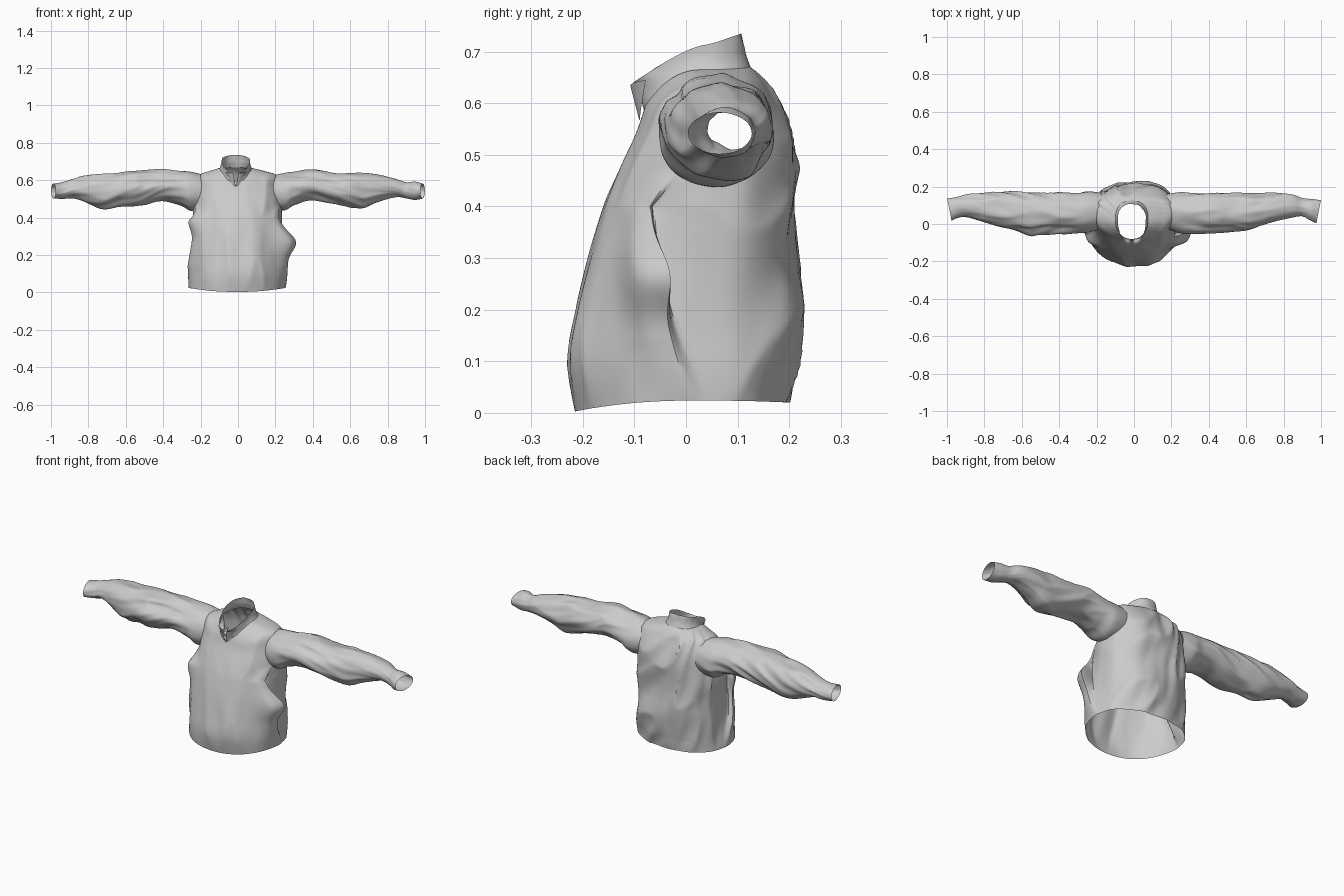
import bpy, bmesh, math
from mathutils import Vector, noise

if "Cube" in bpy.data.objects:
    bpy.data.objects.remove(bpy.data.objects["Cube"])


def sample(rows, t):
    """Smooth (Catmull-Rom) interpolation through a list of rows, t in 0..1."""
    f = t * (len(rows) - 1)
    i = min(int(f), len(rows) - 2)
    u = f - i
    p = [rows[max(0, min(len(rows) - 1, i + k))] for k in (-1, 0, 1, 2)]
    return [0.5 * (2 * b + (c - a) * u + (2 * a - 5 * b + 4 * c - d) * u * u
                   + (3 * b - a - 3 * c + d) * u ** 3) for a, b, c, d in zip(*p)]


def grid_object(name, point, nu, nv, closed=True, drop=None):
    """Cloth sheet from point(u, v); closed sheets wrap around in u."""
    bm = bmesh.new()
    cols = nu if closed else nu + 1
    vs = [[bm.verts.new(point(i / nu, j / nv)) for i in range(cols)] for j in range(nv + 1)]
    for j in range(nv):
        for i in range(nu):
            k = (i + 1) % cols
            bm.faces.new((vs[j][i], vs[j][k], vs[j + 1][k], vs[j + 1][i]))
    if drop:
        bmesh.ops.delete(bm, geom=[f for f in bm.faces if drop(f.calc_center_median())],
                         context='FACES')
    me = bpy.data.meshes.new(name)
    bm.to_mesh(me)
    bm.free()
    ob = bpy.data.objects.new(name, me)
    bpy.context.collection.objects.link(ob)
    bpy.ops.object.select_all(action='DESELECT')
    ob.select_set(True)
    bpy.context.view_layer.objects.active = ob
    bpy.ops.object.shade_smooth_by_angle(angle=math.radians(40))
    return ob


def spow(v, p):
    return math.copysign(abs(v) ** p, v)


def crease(x, y, z):
    """Ridged noise, gives sharp-edged cloth folds."""
    n = noise.noise(Vector((x, y, z)))
    return 0.5 - abs(n) * 2.0 + 0.5 * noise.noise(Vector((x * 2 + 7, y * 2, z * 2)))


def ring(row, a, tilt=2):
    """Point on a body section: front/back/side heights, half width, front, back, side y."""
    zf, zb, zs, w, yf, yb, yc, xc = row
    s, c = math.sin(a), math.cos(a)          # c = 1 at the back, -1 at the front
    y = yc + (yb - yc if c > 0 else yf + yc) * spow(c, 0.9)
    z = zs + ((zb if c > 0 else zf) - zs) * abs(c) ** tilt
    return Vector((xc + w * spow(s, 0.9), y, z))


# Torso: hem to neck
BODY = [
    (.003, .02, .024, .254, .214, .202, .02, -.005),
    (.10, .10, .10, .247, .228, .222, .02, 0),
    (.20, .20, .20, .242, .214, .228, .02, 0),
    (.30, .30, .30, .238, .190, .221, .03, 0),
    (.40, .40, .40, .240, .157, .216, .04, -.005),
    (.47, .50, .49, .232, .128, .210, .05, 0),
    (.53, .57, .565, .224, .100, .194, .06, 0),
    (.565, .62, .625, .205, .087, .168, .06, 0),
    (.585, .65, .648, .150, .082, .145, .05, -.005),
    (.595, .67, .665, .088, .080, .125, .03, -.012),
]


def torso_point(u, v):
    t = u * 2 * math.pi
    row = sample(BODY, v)
    z, side = row[2], (1 if t < math.pi else -1)
    # shear the columns so the side fold runs along one of them
    lean = max(0, .1 + 1.6 * (min(z, .40) - .07)) * max(0, min(1, (.56 - z) / .16))
    a = t + side * lean * math.sin(t) ** 2
    p = ring(row, a)
    out = Vector((math.sin(a), math.cos(a), 0))
    fade = min(1, v * 8 + .3) * min(1, (1 - v) * 5)
    back = max(0, math.cos(a))
    # diagonal drapes, deeper on the back
    w = crease(p.x * 9 + p.z * 4 * back, p.y * 6, p.z * 2.5 - p.x * 3 * back)
    p += out * w * fade * (.007 + .009 * back)
    # overlapping side fold of the front panel
    if z < .47:
        e = (t if side > 0 else 2 * math.pi - t) - math.pi / 2
        if side > 0:
            amp = .026 + .062 * math.exp(-((z - .27) / .07) ** 2)
        else:
            amp = .030 + .03 * math.exp(-((z - .38) / .06) ** 2)
        g = math.exp(-(e / (.30 if e > 0 else .06)) ** 2)
        dip = math.exp(-((e + .28) / .2) ** 2) * .008
        on = min(1, (.47 - z) * 12) * min(1, max(0, z) * 7)
        p.x += side * on * (g * amp - dip)
        p.y += on * .5 * amp * math.exp(-(e / .08) ** 2)
    return p


def in_armhole(c):
    return abs(c.x) > .19 and ((c.y - .065) / .09) ** 2 + ((c.z - .54) / .09) ** 2 < 1


grid_object("torso", torso_point, 160, 90, drop=in_armhole)

# Sleeves: x, z low, z high, y front, y back
SLEEVES = {
    "right_side_sleeve": (1, [
        (.175, .445, .625, -.025, .160), (.25, .437, .638, -.052, .170),
        (.31, .472, .645, -.050, .165), (.40, .490, .656, -.048, .162),
        (.50, .475, .640, -.045, .168), (.60, .458, .642, -.035, .166),
        (.67, .447, .638, -.012, .162), (.74, .480, .630, .010, .164),
        (.84, .510, .608, .035, .160), (.90, .503, .588, .042, .140),
        (.95, .494, .592, .020, .135), (.993, .502, .582, .004, .128)]),
    "left_side_sleeve": (-1, [
        (.175, .445, .628, -.025, .165), (.25, .432, .643, -.048, .176),
        (.31, .465, .648, -.048, .168), (.40, .488, .655, -.050, .165),
        (.50, .470, .652, -.056, .164), (.56, .462, .648, -.058, .166),
        (.63, .460, .642, -.035, .172), (.71, .447, .638, -.018, .172),
        (.79, .470, .632, .008, .165), (.88, .502, .606, .035, .160),
        (.94, .498, .590, .035, .145), (.993, .502, .582, .016, .136)]),
}


def make_sleeve(name, side, rows):
    def point(u, v):
        a = u * 2 * math.pi
        x, z0, z1, y0, y1 = sample(rows, v)
        c, s = math.cos(a), math.sin(a)
        fade = min(1, v * 5) * min(1, (1 - v) * 5 + .15)
        w = crease(x * 4.5 + s * .8, c * 1.1 + side * 3, s * 1.1 + x * 2)
        r = 1 + (w - .1) * .11 * fade
        y = (y0 + y1) / 2 + (y1 - y0) / 2 * c * r
        z = (z0 + z1) / 2 + (z1 - z0) / 2 * s * r
        x += .012 * c * max(0, v - .8) * 5 - .006 * max(0, v - .8) * 5
        # long pinched fold along the front of the upper arm
        pinch = math.exp(-((a - 2.75 + v * .5) / .28) ** 2) * math.exp(-((x - .48) / .14) ** 2)
        y += pinch * .02
        return Vector((side * x, y, z))
    grid_object(name, point, 80, 100)


for name, (side, rows) in SLEEVES.items():
    make_sleeve(name, side, rows)

# Stand collar, sloping down to a small open V at the front
COLLAR = [
    (.588, .668, .655, .092, .082, .126, .03, -.012),
    (.605, .692, .672, .082, .088, .117, .03, -.012),
    (.622, .714, .690, .077, .096, .112, .03, -.012),
    (.638, .735, .712, .075, .104, .107, .03, -.012),
]


def collar_point(u, v):
    gap = .03 + .16 * v
    a = -math.pi + gap + u * 2 * (math.pi - gap)
    p = ring(sample(COLLAR, v), a, 1.15)
    p += Vector((math.sin(a), math.cos(a), 0)) * .004 * v * noise.noise(p * 30)
    return p


grid_object("collar", collar_point, 64, 10, closed=False)


# Turned-out front placket flaps
def make_flap(name, side):
    def point(u, v):
        lo = Vector((-.012, -.090, .565)).lerp(Vector((-.012 + side * .028, -.088, .585)), u)
        hi = Vector((-.012 + side * .014, -.108, .634)).lerp(
            Vector((-.012 + side * .055, -.078, .645)), u)
        p = lo.lerp(hi, v)
        p.y -= .008 * math.sin(u * math.pi) * v
        return p
    grid_object(name, point, 8, 8, closed=False)


make_flap("placket_flap_right_side", 1)
make_flap("placket_flap_left_side", -1)
